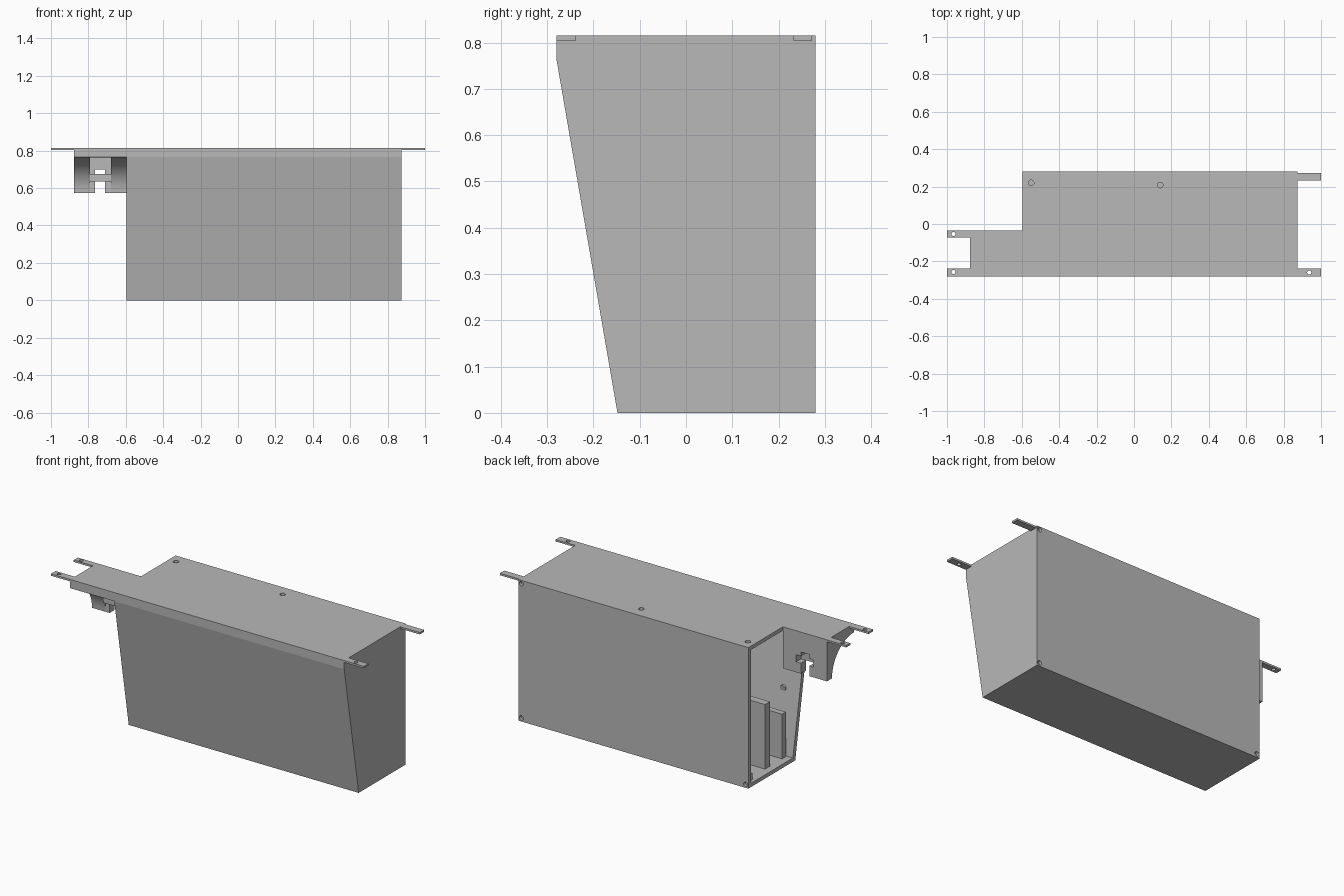
import bpy
import math
from mathutils import Vector

cube = bpy.data.objects.get("Cube")
if cube:
    bpy.data.objects.remove(cube, do_unlink=True)

grey = bpy.data.materials.new("plain grey")
grey.use_nodes = True
color = (0.48, 0.48, 0.48, 1)
grey.diffuse_color = color
grey.node_tree.nodes["Principled BSDF"].inputs["Base Color"].default_value = color

TOP = 0.815
X0, X1 = -0.595, 0.875
WALL = 0.022


def make(name, verts, faces):
    mesh = bpy.data.meshes.new(name)
    mesh.from_pydata(verts, [], faces)
    mesh.materials.append(grey)
    obj = bpy.data.objects.new(name, mesh)
    bpy.context.collection.objects.link(obj)
    return obj


def extrude(name, profile, x0, x1):
    """Prism along x from a (y, z) outline running counter-clockwise seen from +x."""
    n = len(profile)
    verts = [(x, y, z) for x in (x0, x1) for y, z in profile]
    faces = [tuple(reversed(range(n))), tuple(range(n, 2 * n))]
    faces += [(i, (i + 1) % n, (i + 1) % n + n, i + n) for i in range(n)]
    return make(name, verts, faces)


def box(name, x, y, z):
    return extrude(name, [(y[0], z[0]), (y[1], z[0]), (y[1], z[1]), (y[0], z[1])], *x)


def rod(name, center, radius, depth, axis):
    """Cylinder centred on a point, along the given axis."""
    axis = Vector(axis)
    turn = Vector((0, 0, 1)).rotation_difference(axis)
    n = 24
    verts = []
    for h in (-depth / 2, depth / 2):
        for i in range(n):
            a = math.tau * i / n
            p = Vector((radius * math.cos(a), radius * math.sin(a), h))
            verts.append(Vector(center) + turn @ p)
    faces = [tuple(reversed(range(n))), tuple(range(n, 2 * n))]
    faces += [(i, (i + 1) % n, (i + 1) % n + n, i + n) for i in range(n)]
    return make(name, verts, faces)


def cut(obj, *cutters):
    """Subtract the cutters for good and remove them."""
    for c in cutters:
        mod = obj.modifiers.new("cut", "BOOLEAN")
        mod.operation = "DIFFERENCE"
        mod.solver = "EXACT"
        mod.object = c
    bpy.context.view_layer.update()
    graph = bpy.context.evaluated_depsgraph_get()
    mesh = bpy.data.meshes.new_from_object(obj.evaluated_get(graph))
    obj.modifiers.clear()
    obj.data = mesh
    for c in cutters:
        bpy.data.objects.remove(c, do_unlink=True)


# Housing: sloped-front box, hollow and open at the notched end
housing = extrude("housing", [(-0.28, TOP), (-0.28, 0.765), (-0.148, 0),
                              (0.28, 0), (0.28, TOP)], X0, X1)
w = WALL
hollow = extrude("hollow", [(-0.28 + w, TOP - w), (-0.28 + w, 0.765), (-0.148 + w, w),
                            (0.28 - w, w), (0.28 - w, TOP - w)], X0 - 0.1, X1 - w)
cut(housing, hollow)

# Screw holes: two in the top, three in the back corners
holes = [rod("hole", (x, y, TOP), 0.015, 0.036, (0, 0, 1))
         for x, y in ((-0.55, 0.22), (0.14, 0.208))]
holes += [rod("hole", (x, 0.28, z), 0.013, 0.036, (0, 1, 0))
          for x, z in ((X1 - 0.018, TOP - 0.018), (X1 - 0.018, 0.02), (X0 + 0.018, 0.02))]
cut(housing, *holes)

# Inside: two upright plates, a corner post and a round boss
box("tall_plate", (-0.555, 0.3), (0.025, 0.07), (w, 0.395))
box("short_plate", (-0.555, 0.3), (-0.12, -0.085), (w, 0.28))
box("corner_post", (-0.575, -0.535), (0.215, 0.258), (w, 0.06))
rod("boss", (-0.49, -0.19, 0.375), 0.018, 0.012, (0, 1, -0.17))

# End bracket: block with a coved front
R_Y, R_Z = 0.2, 0.19
steps = 14
cove = [(-0.28 + R_Y * math.sin(a), 0.575 + R_Z * math.cos(a))
        for a in (math.pi / 2 * i / steps for i in range(steps + 1))]
bracket = extrude("end_bracket", [(-0.28, TOP)] + cove + [(-0.035, 0.575), (-0.035, TOP)],
                  -0.877, X0)
cut(bracket,
    box("channel", (-0.79, -0.68), (-0.4, -0.08), (0.5, 0.764)),
    box("slot", (-0.765, -0.71), (-0.2, 0.1), (0.5, 0.7)),
    box("cross_slot", (-0.79, -0.68), (-0.2, 0.1), (0.635, 0.676)))
box("cross_bar", (-0.79, -0.68), (-0.1, -0.08), (0.635, 0.676))

# Mounting ears, three of them drilled
ears = [("left_front_ear", X1, 1, -0.28, -0.238, (0.937, -0.26)),
        ("left_back_ear", X1, 1, 0.232, 0.272, None),
        ("right_front_ear", -1, -0.877, -0.28, -0.238, (-0.965, -0.256)),
        ("right_back_ear", -1, -0.877, -0.072, -0.035, (-0.965, -0.053))]
for name, xa, xb, ya, yb, hole in ears:
    ear = box(name, (xa, xb), (ya, yb), (TOP - 0.011, TOP))
    if hole:
        cut(ear, rod("drill", (*hole, TOP), 0.011, 0.1, (0, 0, 1)))

# Smooth the round faces, keep the edges sharp
bpy.ops.object.select_all(action="DESELECT")
for name in ("end_bracket", "boss"):
    obj = bpy.data.objects[name]
    obj.select_set(True)
    bpy.context.view_layer.objects.active = obj
bpy.ops.object.shade_smooth_by_angle(angle=math.radians(30))
